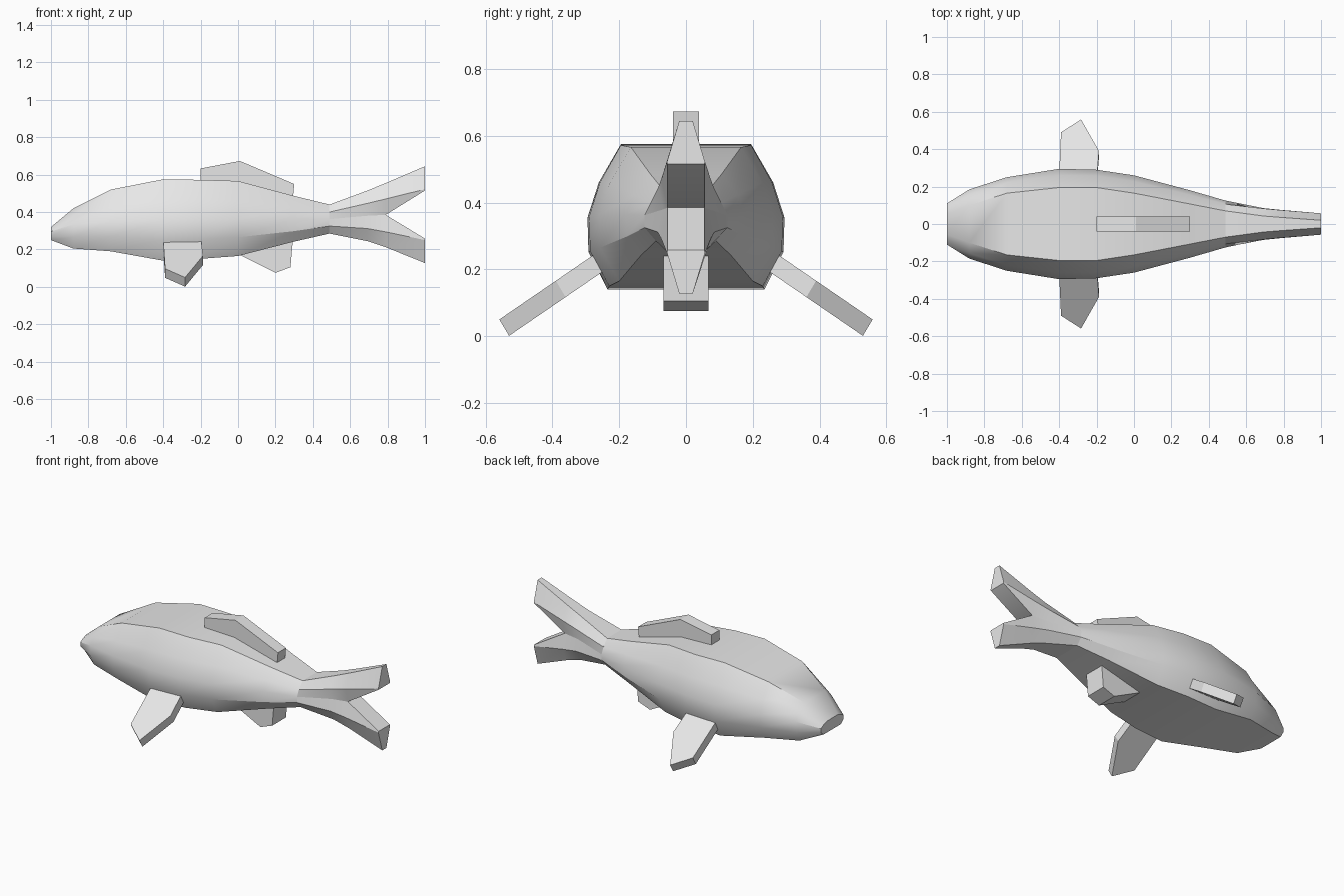
import bpy, bmesh, math
from mathutils import Vector

cube = bpy.data.objects.get("Cube")
if cube:
    bpy.data.objects.remove(cube, do_unlink=True)

grey = bpy.data.materials.new("light grey")
grey.use_nodes = True
grey.diffuse_color = (0.8, 0.8, 0.8, 1)
grey.node_tree.nodes["Principled BSDF"].inputs["Base Color"].default_value = (0.8, 0.8, 0.8, 1)


def finish(name, bm, smooth=True):
    bmesh.ops.recalc_face_normals(bm, faces=bm.faces)
    mesh = bpy.data.meshes.new(name)
    bm.to_mesh(mesh)
    bm.free()
    mesh.materials.append(grey)
    obj = bpy.data.objects.new(name, mesh)
    bpy.context.collection.objects.link(obj)
    if smooth:
        bpy.ops.object.select_all(action='DESELECT')
        obj.select_set(True)
        bpy.context.view_layer.objects.active = obj
        bpy.ops.object.shade_smooth_by_angle(angle=math.radians(30))
    return obj


def loft(name, stations):
    """Skin mirrored cross-sections; a station is (x, [(half width, z), ...])."""
    bm = bmesh.new()
    rings = []
    for x, half in stations:
        pts = [(x, w, z) for w, z in half] + [(x, -w, z) for w, z in reversed(half)]
        rings.append([bm.verts.new(p) for p in pts])
    n = len(rings[0])
    for a, b in zip(rings, rings[1:]):
        for i in range(n):
            j = (i + 1) % n
            bm.faces.new((a[i], a[j], b[j], b[i]))
    bm.faces.new(rings[0])
    bm.faces.new(rings[-1])
    return finish(name, bm)


def slab(name, outline, origin, u, v, thick):
    """Flat fin: outline in the u, v plane, pushed out along the vector thick."""
    o, u, v, thick = map(Vector, (origin, u, v, thick))
    bm = bmesh.new()
    face = bm.faces.new([bm.verts.new(o + u * a + v * b) for a, b in outline])
    ext = bmesh.ops.extrude_face_region(bm, geom=[face])
    verts = [g for g in ext["geom"] if isinstance(g, bmesh.types.BMVert)]
    bmesh.ops.translate(bm, verts=verts, vec=thick)
    return finish(name, bm, smooth=False)


# Body: x, top half width, top z, widest half width, widest z, crease z, belly half width, belly z
rows = [
    (-1.00, 0.055, 0.320, 0.110, 0.295, 0.270, 0.085, 0.250),
    (-0.88, 0.100, 0.420, 0.185, 0.335, 0.267, 0.150, 0.205),
    (-0.68, 0.165, 0.520, 0.250, 0.350, 0.270, 0.205, 0.190),
    (-0.40, 0.195, 0.575, 0.295, 0.355, 0.252, 0.235, 0.140),
    (-0.20, 0.195, 0.572, 0.290, 0.358, 0.255, 0.230, 0.150),
    (0.00, 0.165, 0.566, 0.260, 0.362, 0.265, 0.200, 0.165),
    (0.30, 0.107, 0.486, 0.180, 0.365, 0.298, 0.135, 0.242),
    (0.49, 0.070, 0.440, 0.125, 0.362, 0.325, 0.090, 0.285),
]
loft("body", [(x, [(tw, tz), (tw + (w - tw) * 0.66, wz + (tz - wz) * 0.48),
                   (w, wz), (w * 0.99, cz), (bw, bz)])
              for x, tw, tz, w, wz, cz, bw, bz in rows])

# Forked tail
loft("tail_upper_lobe", [
    (0.49, [(0.070, 0.440), (0.106, 0.400), (0.125, 0.362)]),
    (0.69, [(0.043, 0.514), (0.083, 0.446), (0.068, 0.380)]),
    (0.79, [(0.035, 0.555), (0.074, 0.470), (0.055, 0.385)]),
    (1.00, [(0.020, 0.645), (0.057, 0.522), (0.055, 0.515)]),
])
loft("tail_lower_lobe", [
    (0.49, [(0.125, 0.362), (0.124, 0.325), (0.090, 0.285)]),
    (0.69, [(0.068, 0.380), (0.085, 0.312), (0.048, 0.245)]),
    (0.79, [(0.055, 0.385), (0.075, 0.294), (0.038, 0.212)]),
    (1.00, [(0.055, 0.258), (0.057, 0.250), (0.020, 0.127)]),
])

# Dorsal and anal fins
slab("dorsal_fin", [(-0.2, 0.53), (-0.2, 0.633), (0.01, 0.673), (0.3, 0.55), (0.29, 0.44)],
     (0, -0.039, 0), (1, 0, 0), (0, 0, 1), (0, 0.078, 0))
slab("anal_fin", [(0.0, 0.175), (0.2, 0.075), (0.28, 0.105), (0.295, 0.28), (0.1, 0.28)],
     (0, -0.067, 0), (1, 0, 0), (0, 0, 1), (0, 0.134, 0))

# Pectoral fins, sloping down and outwards on both sides
for side, name in ((-1, "front_pectoral_fin"), (1, "back_pectoral_fin")):
    slab(name, [(-0.4, -0.05), (-0.4, 0.0), (-0.39, 0.267), (-0.283, 0.35),
                (-0.187, 0.145), (-0.2, -0.05)],
         (0, side * 0.27, 0.248), (1, 0, 0), (0, side * 0.825, -0.565),
         (0, side * -0.029, -0.049))
